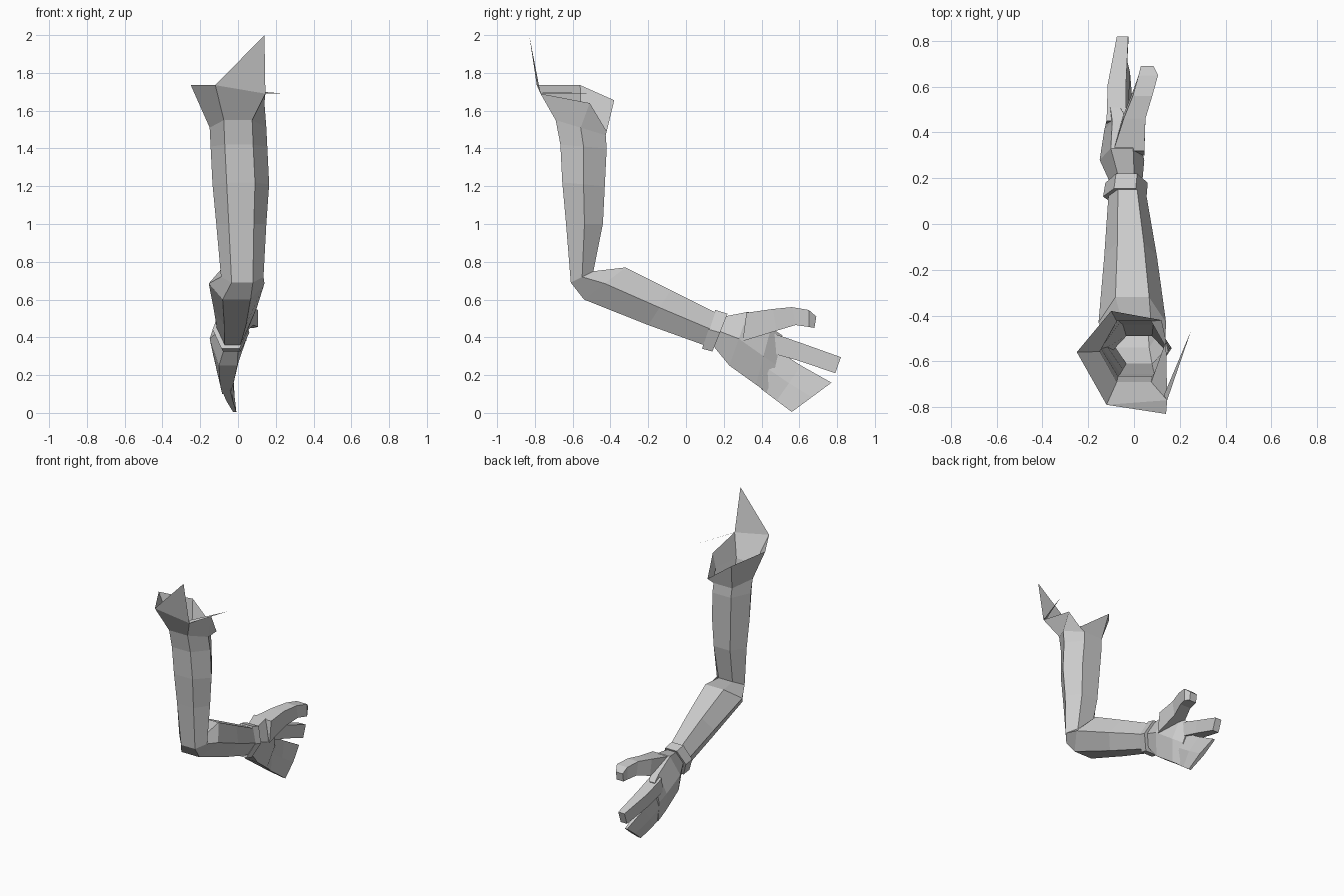
import bpy

cube = bpy.data.objects.get("Cube")
if cube:
    bpy.data.objects.remove(cube, do_unlink=True)

grey = bpy.data.materials.new("plain_grey")
grey.use_nodes = True
COLOUR = (0.6, 0.6, 0.6, 1)
grey.diffuse_color = COLOUR
grey.node_tree.nodes["Principled BSDF"].inputs["Base Color"].default_value = COLOUR

# Cross-sections as (across, outer-to-inner) fractions
HEX = [(.25, 0), (.75, 0), (1, .5), (.75, 1), (.25, 1), (0, .5)]
QUAD = [(0, 0), (1, 0), (1, 1), (0, 1)]


def make(name, verts, faces):
    mesh = bpy.data.meshes.new(name)
    mesh.from_pydata(verts, [], faces)
    mesh.materials.append(grey)
    obj = bpy.data.objects.new(name, mesh)
    bpy.context.collection.objects.link(obj)
    return obj


def ring(section, x0, x1, outer, inner, slant=0):
    """Section spanning x0..x1 between two (y, z) points; slant shifts the inner side in x."""
    return [(x0 + (x1 - x0) * s + slant * t,
             outer[0] + (inner[0] - outer[0]) * t,
             outer[1] + (inner[1] - outer[1]) * t) for s, t in section]


def bridge(name, rings, cap_start=False, cap_end=False):
    n = len(rings[0])
    verts = [v for r in rings for v in r]
    faces = [(k * n + i, k * n + (i + 1) % n, (k + 1) * n + (i + 1) % n, (k + 1) * n + i)
             for k in range(len(rings) - 1) for i in range(n)]
    if cap_start:
        faces.append(tuple(reversed(range(n))))
    if cap_end:
        faces.append(tuple(range(len(verts) - n, len(verts))))
    return make(name, verts, faces)


def loft(name, section, rows, cap_start=True, cap_end=True):
    return bridge(name, [ring(section, *row) for row in rows], cap_start, cap_end)


# Hollow upper arm, elbow and forearm in one bent tube (listed wrist to shoulder)
arm_rows = [
    (-.11, .05, (.12, .35), (.18, .52)),
    (-.13, .10, (-.20, .465), (-.08, .65)),
    (-.155, .14, (-.54, .60), (-.32, .77)),
    (-.09, .135, (-.61, .69), (-.49, .75)),
    (-.115, .15, (-.635, 1.0), (-.44, 1.0)),
    (-.135, .165, (-.655, 1.22), (-.43, 1.2)),
    (-.145, .155, (-.665, 1.42), (-.42, 1.4)),
    (-.15, .15, (-.69, 1.55), (-.425, 1.47)),
]
loft("arm", HEX, arm_rows, cap_end=False)

# Torn collar flaring out of the open top of the arm
front_right, front_left = (-.12, -.79, 1.735), (.145, -.77, 1.69)
collar_top = [front_right, front_left, (.14, -.51, 1.64),
              (.12, -.42, 1.49), (-.10, -.38, 1.655), (-.25, -.56, 1.735)]
bridge("torn_collar", [ring(HEX, *arm_rows[-1]), collar_top])
make("torn_spike", [front_right, front_left, (.14, -.83, 2.0)], [(0, 1, 2)])
make("torn_sliver", [front_left, (.13, -.75, 1.70), (.25, -.465, 1.69)], [(0, 1, 2)])

# Wrist band
loft("wrist_band", HEX, [
    (-.135, .055, (.085, .34), (.155, .545)),
    (-.125, .06, (.14, .325), (.22, .525)),
])

# Palm
loft("palm", HEX, [
    (-.10, .035, (.14, .36), (.20, .51)),
    (-.15, .045, (.23, .25), (.33, .535)),
    (-.13, .01, (.37, .15), (.45, .45)),
    (-.105, -.02, (.44, .10), (.51, .41), -.02),
])

# Joined lower fingers fanning down to the tips
loft("joined_fingers", HEX, [
    (-.11, -.02, (.40, .125), (.47, .34), -.01),
    (-.08, -.01, (.48, .065), (.61, .25), -.025),
    (-.035, 0, (.56, .005), (.77, .16), -.035),
])

# Index finger
loft("index_finger", QUAD, [
    (-.12, -.035, (.44, .32), (.45, .425)),
    (-.115, -.035, (.60, .275), (.61, .37)),
    (-.075, -.025, (.79, .21), (.82, .295)),
])

# Thumb
loft("thumb", QUAD, [
    (-.09, .045, (.30, .38), (.32, .53)),
    (-.045, .05, (.48, .435), (.46, .55)),
    (-.005, .08, (.58, .465), (.56, .56)),
    (.02, .105, (.65, .455), (.65, .545)),
    (.03, .085, (.68, .45), (.69, .51)),
])
